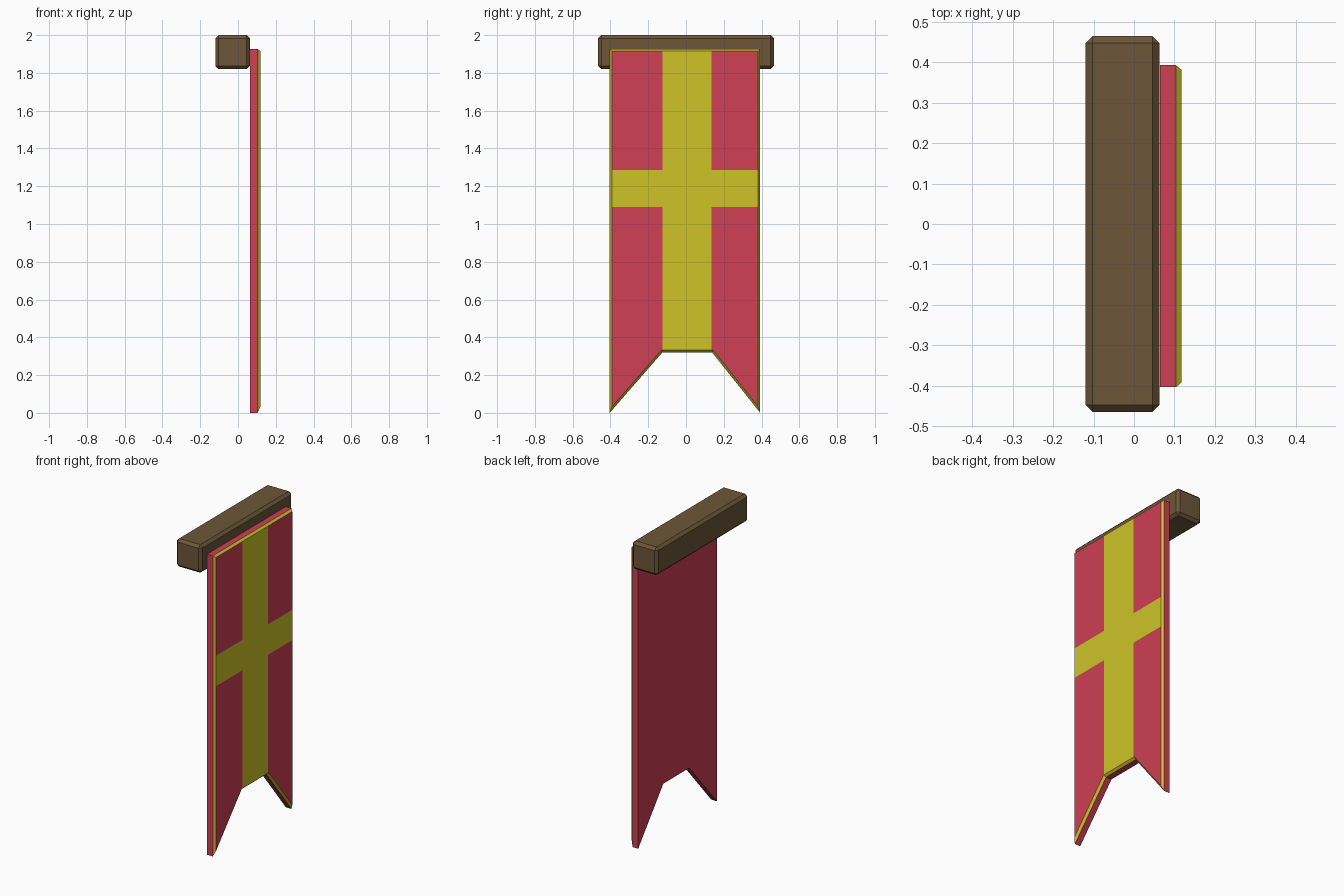
import bpy, bmesh
from mathutils import Vector

if "Cube" in bpy.data.objects:
    bpy.data.objects.remove(bpy.data.objects["Cube"])


def material(name, rgb):
    m = bpy.data.materials.new(name)
    m.diffuse_color = (*rgb, 1)
    m.use_nodes = True
    m.node_tree.nodes["Principled BSDF"].inputs["Base Color"].default_value = m.diffuse_color
    return m


def add_object(name, bm, mats):
    mesh = bpy.data.meshes.new(name)
    bm.to_mesh(mesh)
    bm.free()
    for m in mats:
        mesh.materials.append(m)
    obj = bpy.data.objects.new(name, mesh)
    bpy.context.collection.objects.link(obj)
    return obj


wood = material("wood", (0.15, 0.095, 0.04))
red = material("red_cloth", (0.62, 0.05, 0.09))
yellow = material("yellow_cloth", (0.62, 0.55, 0.022))

# Wooden crossbar with chamfered edges
bm = bmesh.new()
bmesh.ops.create_cube(bm, size=1)
bmesh.ops.scale(bm, vec=(0.183, 0.93, 0.18), verts=bm.verts)
bmesh.ops.translate(bm, vec=(-0.0285, 0, 1.91), verts=bm.verts)
bmesh.ops.bevel(bm, geom=bm.edges[:], offset=0.017, segments=1, affect='EDGES')
add_object("crossbar", bm, [wood])

# Banner body: swallow-tailed outline extruded along x
outline = [(-0.404, 0), (-0.125, 0.32), (0.138, 0.32), (0.393, 0),
           (0.393, 1.927), (-0.404, 1.927)]
bm = bmesh.new()
back = bm.faces.new([bm.verts.new((0.064, y, z)) for y, z in outline])
ext = bmesh.ops.extrude_face_region(bm, geom=[back], use_keep_orig=True)["geom"]
front = next(g for g in ext if isinstance(g, bmesh.types.BMFace))
bmesh.ops.translate(bm, vec=(0.04, 0, 0), verts=front.verts[:])
bmesh.ops.recalc_face_normals(bm, faces=bm.faces)

# Yellow chamfered trim around the front
rim = bmesh.ops.inset_region(bm, faces=[front], thickness=0.012, use_even_offset=True)["faces"]
for f in rim:
    f.material_index = 1
for v in front.verts:
    v.co.x = 0.118

# Yellow cross cut into the front face
Y0, Y1, Z0, Z1 = -0.125, 0.136, 1.09, 1.285
for co, no in (((0, Y0, 0), (0, 1, 0)), ((0, Y1, 0), (0, 1, 0)),
               ((0, 0, Z0), (0, 0, 1)), ((0, 0, Z1), (0, 0, 1))):
    faces = [f for f in bm.faces if all(v.co.x > 0.117 for v in f.verts)]
    geom = set(faces)
    for f in faces:
        geom.update(f.edges, f.verts)
    bmesh.ops.bisect_plane(bm, geom=list(geom), dist=1e-5,
                           plane_co=Vector(co), plane_no=Vector(no))
for f in bm.faces:
    if all(v.co.x > 0.117 for v in f.verts):
        c = f.calc_center_bounds()
        f.material_index = int(Y0 < c.y < Y1 or Z0 < c.z < Z1)
add_object("banner", bm, [red, yellow])
